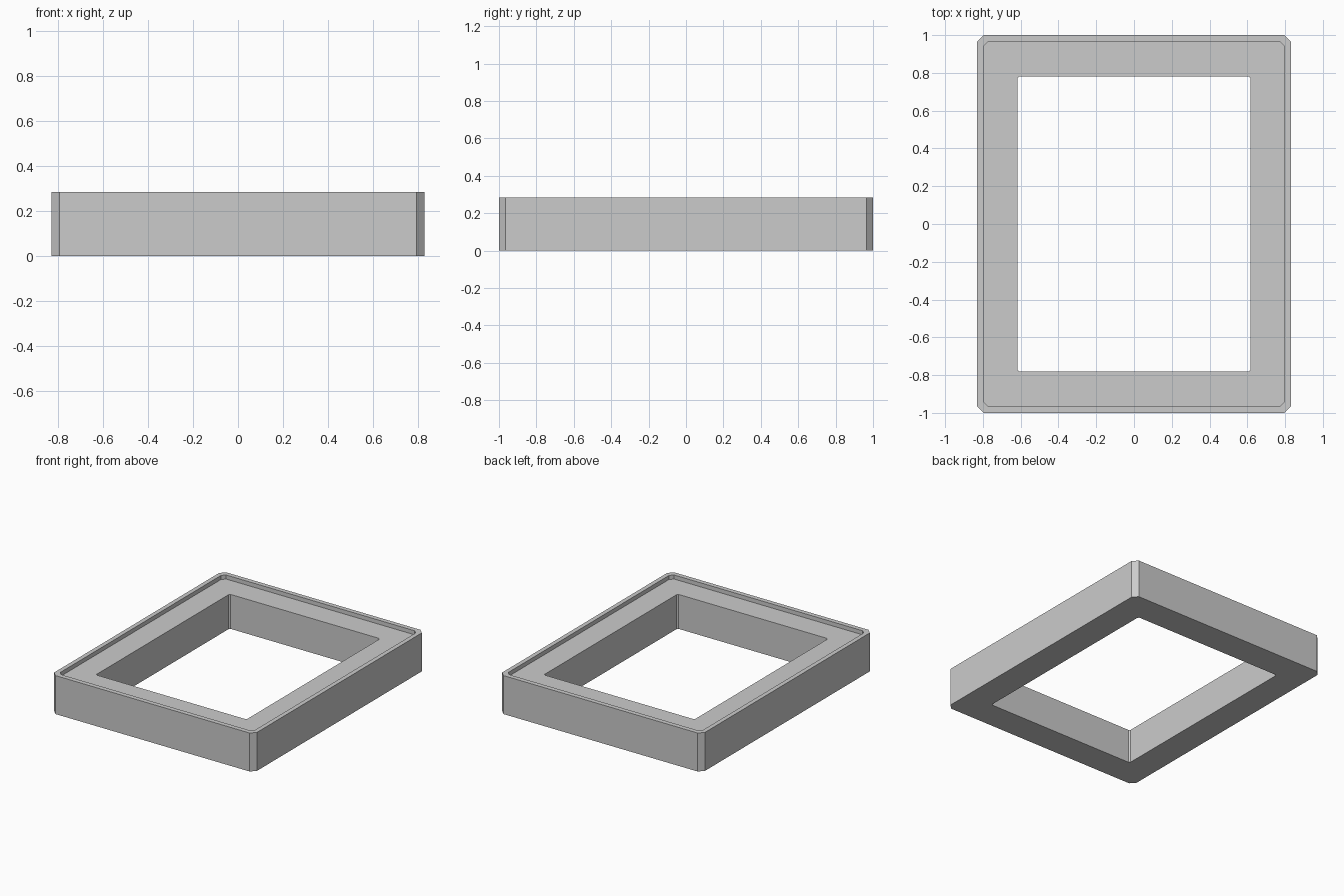
import bpy
import bmesh

cube = bpy.data.objects.get("Cube")
if cube:
    bpy.data.objects.remove(cube, do_unlink=True)

HEIGHT, SHELF = 0.285, 0.255

# Flat grey material
grey = bpy.data.materials.new("plain grey")
grey.use_nodes = True
colour = (0.6, 0.6, 0.6, 1.0)
grey.diffuse_color = colour
grey.node_tree.nodes["Principled BSDF"].inputs["Base Color"].default_value = colour


def loop(bm, x, y, cut, z):
    """Rectangle with chamfered corners, as a ring of eight vertices."""
    corner = [(x, y - cut), (x - cut, y)]
    ring = []
    for sx, sy in ((1, 1), (-1, 1), (-1, -1), (1, -1)):
        pts = corner if sx * sy > 0 else corner[::-1]
        ring += [bm.verts.new((sx * px, sy * py, z)) for px, py in pts]
    return ring


# Cross-section of the frame: half width, half depth, chamfer, height
section = [
    (0.83, 1.0, 0.035, 0),           # outer wall, bottom
    (0.83, 1.0, 0.035, HEIGHT),      # outer wall, top
    (0.797, 0.965, 0.025, HEIGHT),   # inside of the lip
    (0.797, 0.965, 0.025, SHELF),    # outer edge of the shelf
    (0.617, 0.782, 0.01, SHELF),     # opening, top
    (0.617, 0.782, 0.01, 0),         # opening, bottom
]

# Bridge the rings into one closed frame
bm = bmesh.new()
rings = [loop(bm, *s) for s in section]
for a, b in zip(rings, rings[1:] + rings[:1]):
    for i in range(8):
        j = (i + 1) % 8
        bm.faces.new((a[i], a[j], b[j], b[i]))
bmesh.ops.recalc_face_normals(bm, faces=bm.faces)

mesh = bpy.data.meshes.new("rectangular_frame")
bm.to_mesh(mesh)
bm.free()
mesh.materials.append(grey)
frame = bpy.data.objects.new("rectangular_frame", mesh)
bpy.context.collection.objects.link(frame)
